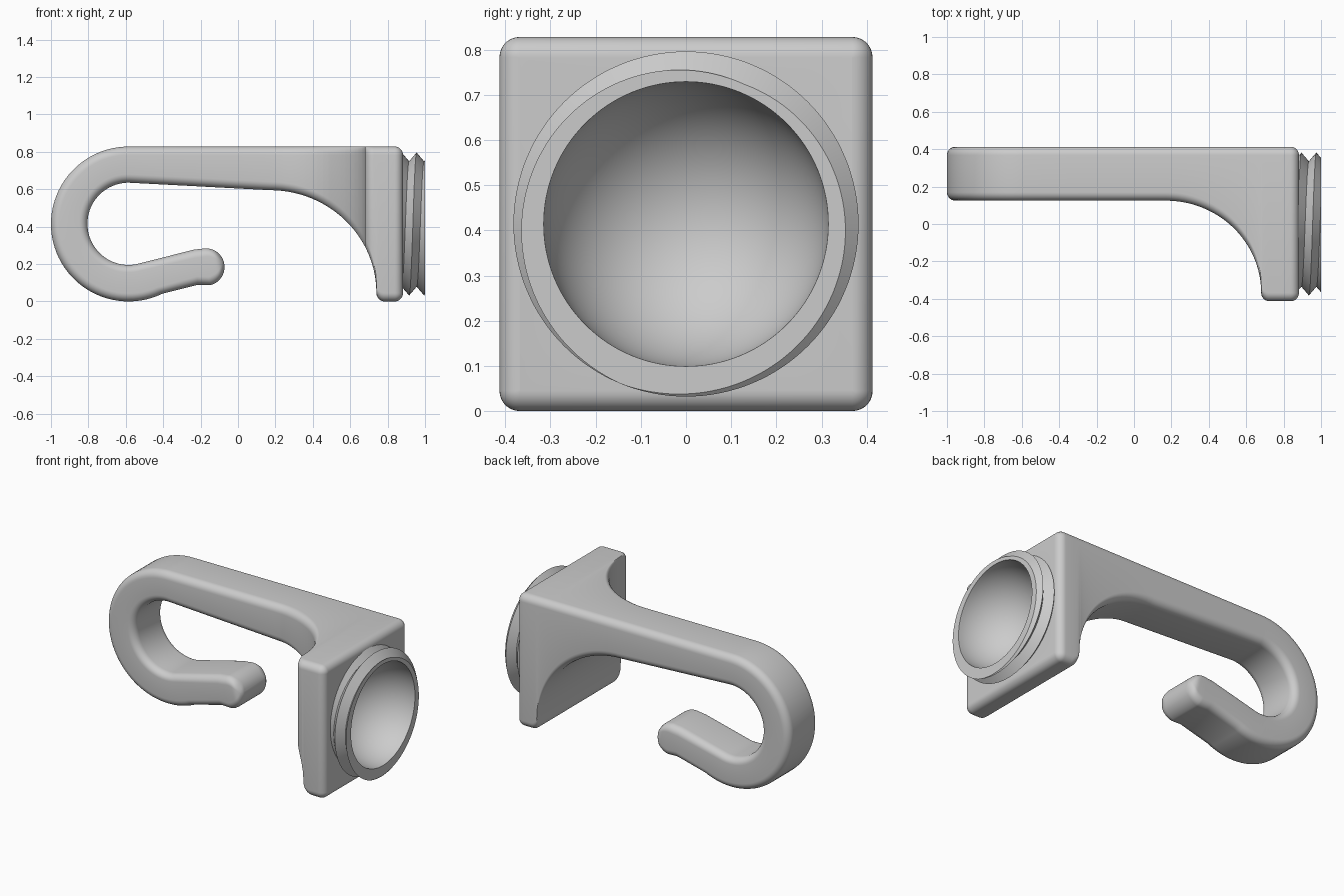
import bpy, bmesh
from math import sin, cos, pi, radians, sqrt, hypot

if "Cube" in bpy.data.objects:
    bpy.data.objects.remove(bpy.data.objects["Cube"], do_unlink=True)

grey = bpy.data.materials.new("plain grey")
grey.use_nodes = True
grey.diffuse_color = (0.6, 0.6, 0.6, 1)
grey.node_tree.nodes["Principled BSDF"].inputs["Base Color"].default_value = (0.6, 0.6, 0.6, 1)

FILLET = 0.045
HALF = 0.413           # half width of the square plate
TOP = 0.828
PLATE_END = 0.882


def skin(name, rings, closed, caps):
    """Join equal rings of points into one smooth-shaded object."""
    bm = bmesh.new()
    rows = [[bm.verts.new(p) for p in ring] for ring in rings]
    n = len(rows[0])
    for a, b in zip(rows, rows[1:]):
        for i in range(n if closed else n - 1):
            j = (i + 1) % n
            bm.faces.new((a[i], a[j], b[j], b[i]))
    if caps:
        bm.faces.new(rows[0])
        bm.faces.new(rows[-1])
    bmesh.ops.remove_doubles(bm, verts=bm.verts, dist=0.00005)
    bmesh.ops.recalc_face_normals(bm, faces=bm.faces)
    mesh = bpy.data.meshes.new(name)
    bm.to_mesh(mesh)
    bm.free()
    mesh.materials.append(grey)
    obj = bpy.data.objects.new(name, mesh)
    bpy.context.collection.objects.link(obj)
    return obj


def smooth(obj):
    bpy.ops.object.select_all(action='DESELECT')
    obj.select_set(True)
    bpy.context.view_layer.objects.active = obj
    bpy.ops.object.shade_smooth_by_angle(angle=radians(32))


def section(p, q, y0, y1, inset=0.0):
    """Rounded rectangle between outer point p and inner point q (x, z)."""
    length = hypot(q[0] - p[0], q[1] - p[1])
    ux, uz = (q[0] - p[0]) / length, (q[1] - p[1]) / length
    r = max(0.001, min(FILLET - inset, length * 0.49))
    lo, hi = inset + r, length - inset - r
    ya, yb = y0 + inset + r, y1 - inset - r
    ring = []
    for k, (s, y) in enumerate(((hi, yb), (lo, yb), (lo, ya), (hi, ya))):
        for i in range(8):
            a = pi / 2 * (k + i / 7)
            d = s + r * cos(a)
            ring.append((p[0] + ux * d, y + r * sin(a), p[1] + uz * d))
    return ring


def corner(d):
    """Drop of a fillet at distance d from its outer face."""
    d = min(max(d, 0), FILLET)
    return FILLET - sqrt(max(0, FILLET ** 2 - (FILLET - d) ** 2))


def flare(x, start, reach, base, rise):
    """Quarter-ellipse flare that ends in a rounded plate edge."""
    t = (x - start) / reach
    if t < 1:
        return base + FILLET + rise * sqrt(max(0, 1 - max(t, 0) ** 2))
    return base + corner(x - start - reach)


def under(x):
    line = 0.04 * max(0, 0.17 - x) / 0.755
    return flare(x, 0.17, 0.57, 0.0, 0.55) + line


def front(x):
    return flare(x, 0.17, 0.51, -HALF, 0.493)


BACK = HALF
FRONT = front(0)
rings = []

# Rounded tip of the hook
cx, cz, r = -0.172, 0.184, 0.1
ux, uz = cos(radians(14)), sin(radians(14))
for i in range(13):
    a = radians(87 * (1 - i / 12))
    along, half = r * sin(a), r * cos(a)
    mx, mz = cx + ux * along, cz + uz * along
    e = corner(r - along)
    rings.append(section((mx + uz * half, mz - ux * half),
                         (mx - uz * half, mz + ux * half), FRONT + e, BACK - e))
rings.append(section((-0.215, 0.089), (-0.235, 0.277), FRONT, BACK))

# Round bend of the hook
STEPS = 48
for i in range(STEPS + 1):
    t = i / STEPS
    a, b = radians(-64 - 206 * t), radians(-80 - 190 * t)
    rings.append(section((-0.585 + 0.415 * cos(a), 0.414 + 0.414 * sin(a)),
                         (-0.585 + 0.22 * cos(b), 0.415 + 0.22 * sin(b)), FRONT, BACK))

# Straight bar, flare and square plate
xs = {-0.3, 0.0, PLATE_END - FILLET}
for i in range(25):
    s = sin(pi / 2 * i / 24)
    xs |= {round(0.17 + 0.57 * s, 4), round(0.17 + 0.51 * s, 4)}
for i in range(9):
    d = FILLET * (1 - cos(pi / 2 * i / 8))
    xs |= {round(0.74 + d, 4), round(0.68 + d, 4), round(PLATE_END - d, 4)}
for x in sorted(xs):
    rings.append(section((x, TOP), (x, under(x)), front(x), BACK, corner(PLATE_END - x)))
body = skin("hook_and_plate", rings, True, True)

# Hollow in the plate, behind the bowl
bpy.ops.mesh.primitive_uv_sphere_add(segments=64, ring_count=32, radius=0.322, location=(1, 0, 0.414))
cutter = bpy.context.object
cutter.name = "bowl_cutter"
cutter.hide_render = True
cut = body.modifiers.new("bowl_cut", 'BOOLEAN')
cut.operation = 'DIFFERENCE'
cut.solver = 'EXACT'
cut.object = cutter
bpy.ops.object.select_all(action='DESELECT')
body.select_set(True)
bpy.context.view_layer.objects.active = body
bpy.ops.object.modifier_apply(modifier=cut.name)
bpy.data.objects.remove(cutter, do_unlink=True)
smooth(body)

# Threaded neck with its round bowl
PITCH, ROOT, CREST, BORE = 0.08, 0.335, 0.382, 0.315
columns = []
for i in range(129):
    t = 2 * pi * (i % 128) / 128
    peak = 0.955 - PITCH * i / 128
    profile = []
    for k in range(-3, 5):
        x = min(max(peak + k * PITCH / 2, 0.87), 1.0)
        off = abs((x - peak + PITCH / 2) % PITCH - PITCH / 2) / (PITCH / 2)
        profile.append((x, CREST + (ROOT - CREST) * off))
    for k in range(25):
        a = pi / 2 * k / 24
        profile.append((1 - BORE * sin(a), BORE * cos(a)))
    columns.append([(x, -rad * sin(t), 0.414 + rad * cos(t)) for x, rad in profile])
neck = skin("threaded_neck", columns, False, False)
smooth(neck)
